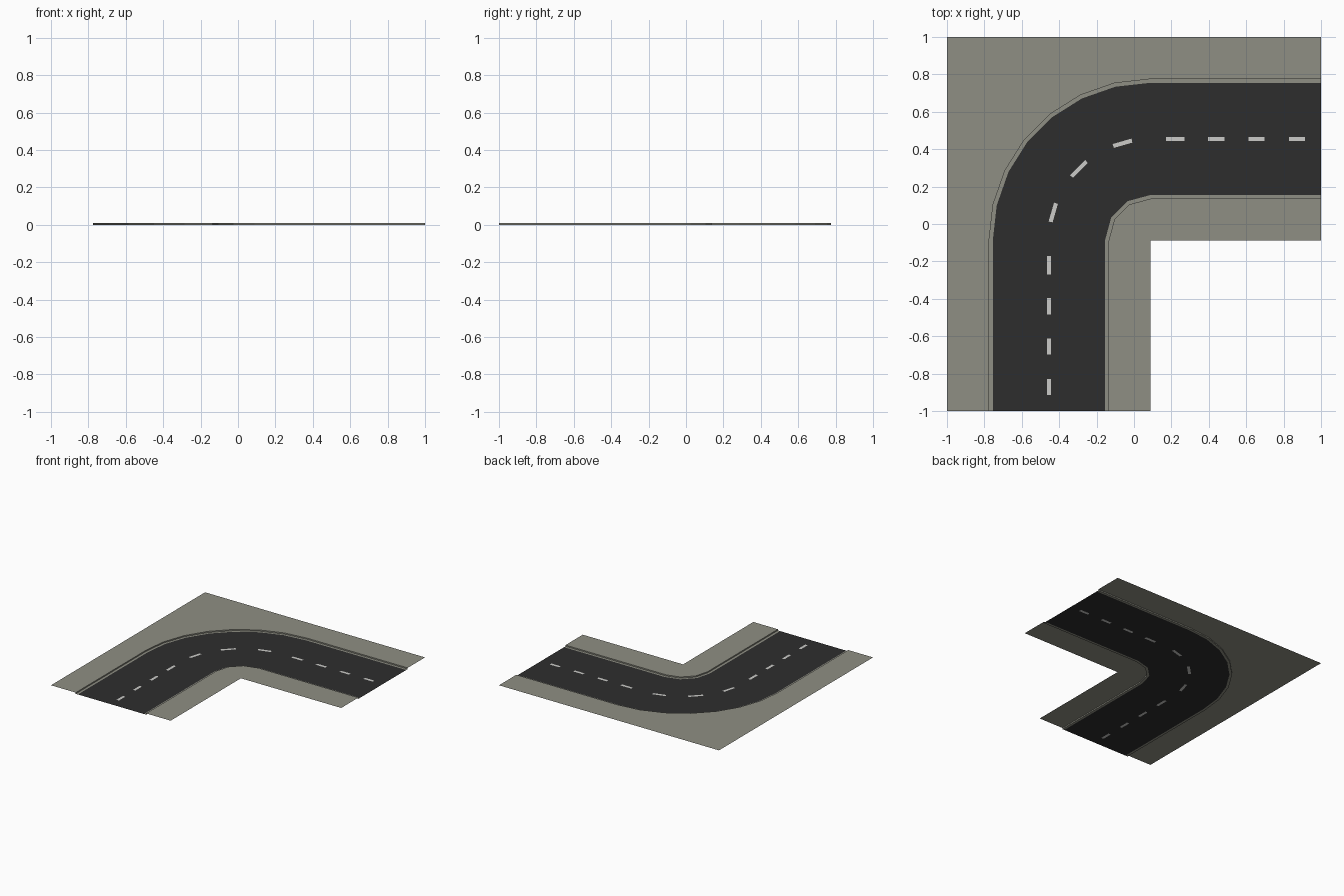
import bpy, bmesh
from math import sin, cos, radians, pi

if "Cube" in bpy.data.objects:
    bpy.data.objects.remove(bpy.data.objects["Cube"])

C = 0.088        # bend centre is (C, -C)
TOP = 0.01       # pavement height above the road
OUT_SEGS, IN_SEGS = 7, 3


def material(name, rgb):
    m = bpy.data.materials.new(name)
    m.diffuse_color = (*rgb, 1)
    m.use_nodes = True
    m.node_tree.nodes["Principled BSDF"].inputs["Base Color"].default_value = m.diffuse_color
    return m


PAVING = material("warm grey paving", (0.275, 0.275, 0.23))
ASPHALT = material("dark asphalt", (0.027, 0.027, 0.027))
PAINT = material("white paint", (0.6, 0.6, 0.58))


def path(r, segs):
    """Line up the left leg, round the bend and out along the right leg."""
    arc = [(C - r * cos(i * pi / 2 / segs), -C + r * sin(i * pi / 2 / segs))
           for i in range(segs + 1)]
    return [(C - r, -1)] + arc + [(1, -C + r)]


def build(name, mat, fill):
    bm = bmesh.new()
    fill(bm)
    for f in bm.faces:
        f.normal_update()
        if f.normal.z < -0.5:
            f.normal_flip()
    me = bpy.data.meshes.new(name)
    bm.to_mesh(me)
    bm.free()
    me.materials.append(mat)
    ob = bpy.data.objects.new(name, me)
    bpy.context.collection.objects.link(ob)
    return ob


def face(bm, pts, z):
    return bm.faces.new([bm.verts.new((x, y, z)) for x, y in pts])


def strip(bm, a, b):
    """Quads between two equal-length 3D lines."""
    va, vb = [bm.verts.new(p) for p in a], [bm.verts.new(p) for p in b]
    for i in range(len(a) - 1):
        bm.faces.new((va[i], va[i + 1], vb[i + 1], vb[i]))


def at(pts, z):
    return [(x, y, z) for x, y in pts]


# Key lines across the road: asphalt edges and kerb lines
road_out, road_in = path(0.843, OUT_SEGS), path(0.243, IN_SEGS)
kerb_out, kerb_in = path(0.863, OUT_SEGS), path(0.223, IN_SEGS)

# Centre dashes: straight ones on both legs, three turned ones on the bend
R, W = 0.543, 0.011
dashes = []
for lo, hi in ((0.172, 0.27), (0.395, 0.483), (0.612, 0.698), (0.828, 0.913)):
    leg = [(C - R - W, -hi), (C - R - W, -lo), (C - R + W, -lo), (C - R + W, -hi)]
    dashes += [leg, [(-y, -x) for x, y in leg]]
for a0, a1 in ((10.5, 21.5), (39, 51), (68.5, 79.5)):
    dashes.append([(C - r * cos(radians(a)), -C + r * sin(radians(a)))
                   for r, a in ((R + W, a0), (R + W, a1), (R - W, a1), (R - W, a0))])


# Asphalt with the dashes cut out of it
def fill_road(bm):
    edges = []
    for loop in [road_out + road_in[::-1]] + dashes:
        vs = [bm.verts.new((x, y, 0)) for x, y in loop]
        edges += [bm.edges.new((vs[i - 1], vs[i])) for i in range(len(vs))]
    bmesh.ops.triangle_fill(bm, use_beauty=True, edges=edges, normal=(0, 0, 1))


build("road_surface", ASPHALT, fill_road)
build("centre_dashes", PAINT, lambda bm: [face(bm, d, 0) for d in dashes])

# Pavements, raised above the road
build("outer_pavement", PAVING,
      lambda bm: face(bm, kerb_out + [(1, 1), (-1, 1), (-1, -1)], TOP))
build("inner_pavement", PAVING,
      lambda bm: face(bm, kerb_in + [(1, -C), (C, -C), (C, -1)], TOP))


# Kerbs: upright face plus a narrow gutter beside the asphalt
def outer_kerb(bm):
    strip(bm, at(kerb_out, TOP), at(kerb_out, 0))
    strip(bm, at(kerb_out, 0), at(road_out, 0))


def inner_kerb(bm):
    strip(bm, at(kerb_in, 0), at(kerb_in, TOP))
    strip(bm, at(road_in, 0), at(kerb_in, 0))


build("outer_kerb", PAVING, outer_kerb)
build("inner_kerb", PAVING, inner_kerb)
